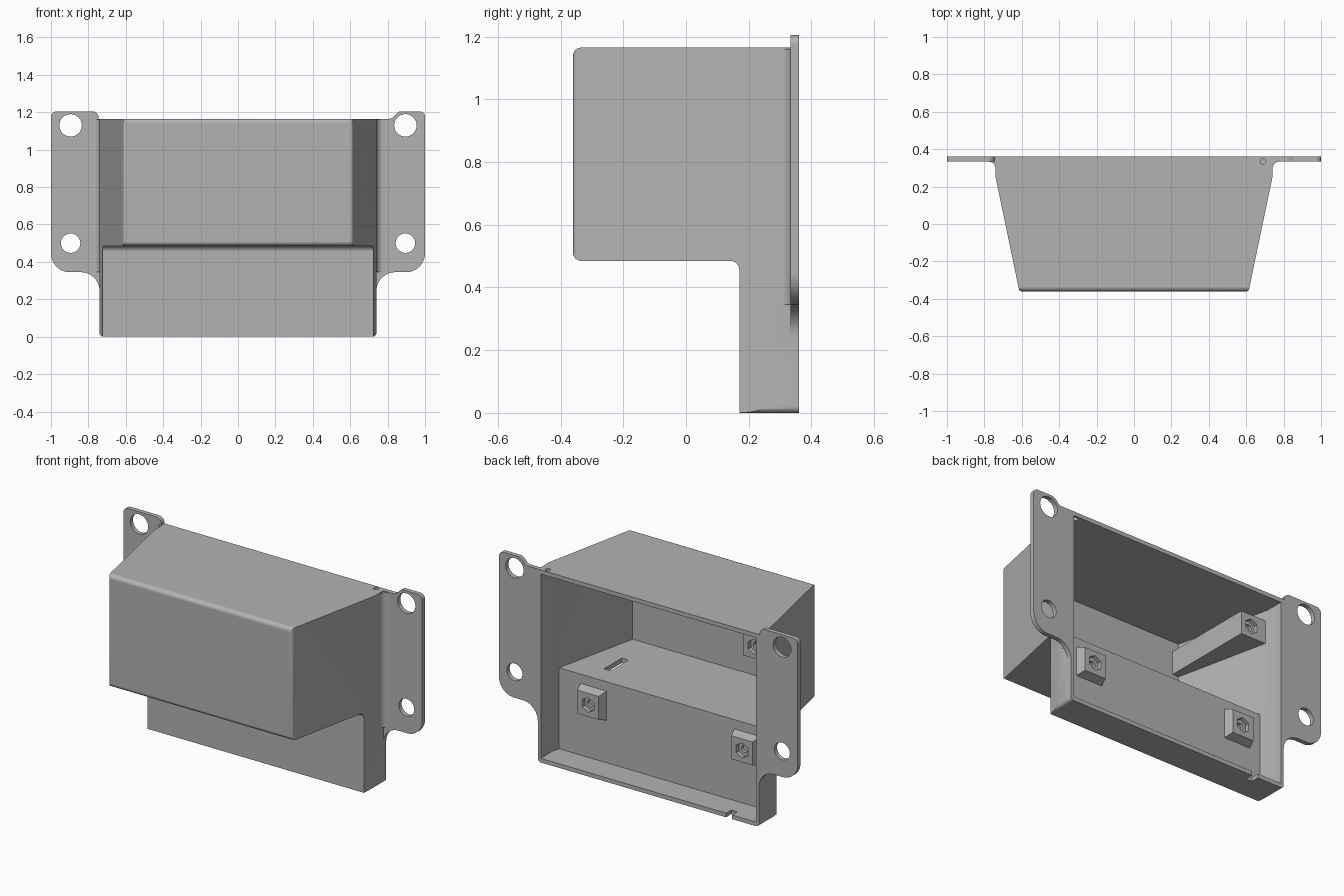
import bpy, bmesh, math
from mathutils import Vector, Matrix

if "Cube" in bpy.data.objects:
    bpy.data.objects.remove(bpy.data.objects["Cube"], do_unlink=True)

grey = bpy.data.materials.new("plain_grey")
grey.use_nodes = True
COLOUR = (0.45, 0.45, 0.45, 1)
grey.diffuse_color = COLOUR
grey.node_tree.nodes["Principled BSDF"].inputs["Base Color"].default_value = COLOUR


def rounded(corners, steps=8):
    """Outline from (a, b) or (a, b, radius) corners, with arcs at the radii."""
    out = []
    for i, corner in enumerate(corners):
        p = Vector(corner[:2])
        r = corner[2] if len(corner) > 2 else 0
        if not r:
            out.append(p)
            continue
        u = (Vector(corners[i - 1][:2]) - p).normalized()
        v = (Vector(corners[(i + 1) % len(corners)][:2]) - p).normalized()
        half = u.angle(v) / 2
        c = p + (u + v).normalized() * r / math.sin(half)
        s, e = p + u * r / math.tan(half) - c, p + v * r / math.tan(half) - c
        out += [c + s.lerp(e, k / steps).normalized() * r for k in range(steps + 1)]
    return out


def finish(name, bm):
    bmesh.ops.recalc_face_normals(bm, faces=bm.faces)
    mesh = bpy.data.meshes.new(name)
    bm.to_mesh(mesh)
    bm.free()
    mesh.materials.append(grey)
    ob = bpy.data.objects.new(name, mesh)
    bpy.context.collection.objects.link(ob)
    return ob


def prism(name, corners, axis, lo, hi):
    """Extrude an outline along x, y or z."""
    place = {"x": lambda p, h: (h, p.x, p.y),
             "y": lambda p, h: (p.x, h, p.y),
             "z": lambda p, h: (p.x, p.y, h)}[axis]
    bm = bmesh.new()
    face = bm.faces.new([bm.verts.new(place(p, lo)) for p in rounded(corners)])
    ext = bmesh.ops.extrude_face_region(bm, geom=[face])
    move = Vector(place(Vector((0, 0)), hi - lo))
    bmesh.ops.translate(bm, vec=move,
                        verts=[g for g in ext["geom"] if isinstance(g, bmesh.types.BMVert)])
    return finish(name, bm)


def box(name, x, y, z):
    return prism(name, [(x[0], y[0]), (x[1], y[0]), (x[1], y[1]), (x[0], y[1])], "z", *z)


def cone(name, centre, r1, r2, depth, sides, axis="y", turn=0):
    """Cone or cylinder whose r2 end points to +y or +z."""
    bm = bmesh.new()
    rot = Matrix.Rotation(-math.pi / 2, 4, "X") if axis == "y" else Matrix()
    bmesh.ops.create_cone(bm, cap_ends=True, segments=sides, radius1=r1, radius2=r2, depth=depth,
                          matrix=Matrix.Translation(centre) @ rot @ Matrix.Rotation(turn, 4, "Z"))
    return finish(name, bm)


def combine(ob, tool, operation):
    mod = ob.modifiers.new(operation.lower(), "BOOLEAN")
    mod.operation, mod.solver, mod.object = operation, "EXACT", tool
    bpy.context.view_layer.objects.active = ob
    bpy.ops.object.modifier_apply(modifier=mod.name)
    bpy.data.objects.remove(tool, do_unlink=True)


def plan(half_back, half_front, front, back, r):
    right = [(half_front, front, r), (half_back, 0.25), (half_back, back)]
    return right + [(-c[0],) + tuple(c[1:]) for c in reversed(right)]


# Stepped outer body: side profile limited by the tapered plan and the rounded base
shell = prism("enclosure_shell", [(0.36, 0), (0.36, 1.165), (-0.36, 1.165, 0.025),
              (-0.36, 0.485, 0.025), (0.17, 0.485, 0.03), (0.17, 0)], "x", -0.9, 0.9)
combine(shell, prism("plan_limit", plan(0.74, 0.613, -0.36, 0.5, 0.015), "z", -0.1, 1.3), "INTERSECT")
combine(shell, prism("base_limit", [(-0.74, 0, 0.02), (0.74, 0, 0.02), (0.74, 1.3), (-0.74, 1.3)],
                     "y", -0.5, 0.5), "INTERSECT")

# Mounting flanges, each with a different inner top corner
tops = {1: [(0.86, 1.205, 0.03), (0.82, 1.165, 0.03)],
        -1: [(0.745, 1.205, 0.035), (0.745, 1.165)]}
for side, top in tops.items():
    ear = [(0.73, 0.24), (0.74, 0.24), (0.74, 0.345, 0.1), (1, 0.345, 0.1),
           (1, 1.205, 0.03)] + top + [(0.73, 1.165)]
    ear = [(c[0] * side,) + tuple(c[1:]) for c in ear]
    combine(shell, prism("flange", ear, "y", 0.333, 0.36), "UNION")
    web = [(0.735, 0.345), (0.735, 0.285), (0.741, 0.285), (0.741, 0.333, 0.035),
           (0.79, 0.333), (0.79, 0.345)]
    web = [(c[0] * side,) + tuple(c[1:]) for c in web]
    combine(shell, prism("flange_fillet", web, "z", 0.345, 1.16), "UNION")

# Open-backed cavity, leaving the nut bosses and the long post standing
cavity = prism("cavity", [(0.45, 0.025), (0.45, 1.14), (-0.335, 1.14), (-0.335, 0.515),
               (0.2, 0.515), (0.2, 0.025)], "x", -0.9, 0.9)
combine(cavity, prism("cavity_plan", plan(0.72, 0.59, -0.34, 0.5, 0), "z", -0.1, 1.3), "INTERSECT")
combine(cavity, box("post", (-0.8, -0.55), (-0.4, 0.235), (0.94, 1.08)), "DIFFERENCE")
bosses = [(0.48, 0.37), (-0.55, 0.37)]
for x, z in bosses:
    combine(cavity, cone("boss", (x, 0.215, z), 0.135, 0.1, 0.07, 4, turn=math.pi / 4), "DIFFERENCE")
combine(shell, cavity, "DIFFERENCE")

# Hexagonal nut pockets with a pilot hole
for x, y, z in [(x, 0.25, z) for x, z in bosses] + [(-0.62, 0.235, 1.01)]:
    combine(shell, cone("nut_pocket", (x, y, z), 0.045, 0.045, 0.05, 6), "DIFFERENCE")
    combine(shell, cone("pilot_hole", (x, y, z), 0.022, 0.022, 0.09, 16), "DIFFERENCE")

# Screw holes in the flanges
for side in (-1, 1):
    for z, r in ((1.13, 0.06), (0.5, 0.052)):
        combine(shell, cone("screw_hole", (side * 0.895, 0.35, z), r, r, 0.2, 32), "DIFFERENCE")

# Roof pinhole, shelf slot and cable notch
combine(shell, cone("pinhole", (0.69, 0.335, 1.16), 0.015, 0.015, 0.1, 16, "z"), "DIFFERENCE")
combine(shell, box("shelf_slot", (0.455, 0.5), (-0.1, 0.07), (0.45, 0.55)), "DIFFERENCE")
combine(shell, box("cable_notch", (-0.56, -0.52), (0.31, 0.4), (-0.05, 0.06)), "DIFFERENCE")

# Smooth fillets, crisp edges
bpy.ops.object.select_all(action="DESELECT")
shell.select_set(True)
bpy.context.view_layer.objects.active = shell
bpy.ops.object.shade_smooth_by_angle(angle=math.radians(25))
shell.modifiers.new("even_normals", "WEIGHTED_NORMAL").keep_sharp = True
